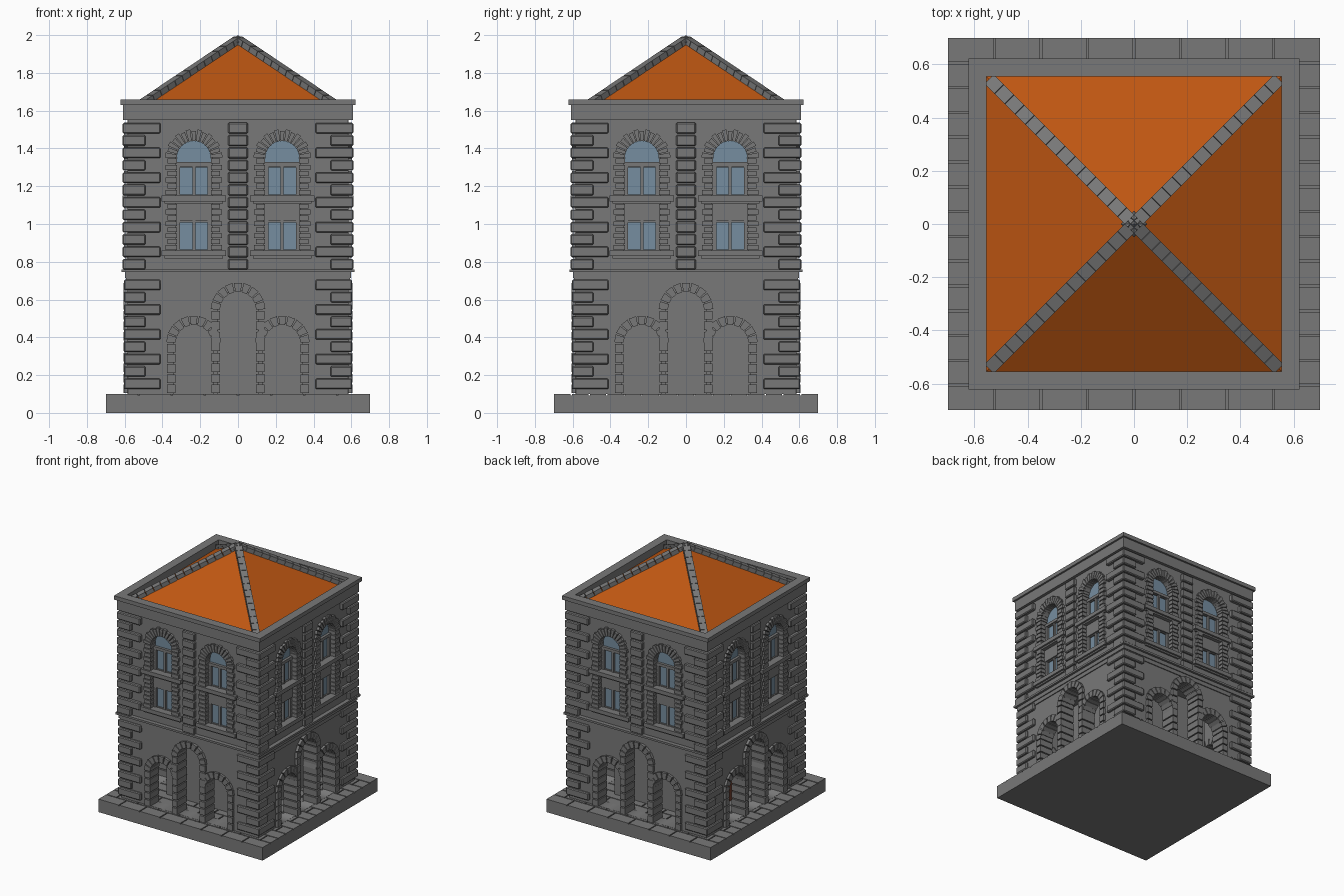
import bpy, bmesh, math
from mathutils import Matrix, Vector

if "Cube" in bpy.data.objects:
    bpy.data.objects.remove(bpy.data.objects["Cube"])


def material(name, rgb):
    m = bpy.data.materials.new(name)
    m.diffuse_color = (*rgb, 1)
    m.use_nodes = True
    m.node_tree.nodes["Principled BSDF"].inputs["Base Color"].default_value = m.diffuse_color
    return m


STONE = material("grey stone", (0.19, 0.19, 0.19))
ROOF = material("orange roof", (0.52, 0.095, 0.006))
GLASS = material("blue glass", (0.18, 0.27, 0.35))
WOOD = material("red brown wood", (0.16, 0.045, 0.025))


def make(name, bm, mat, sides=1, bevel=0):
    """Turn a bmesh into an object, repeated around the tower if sides is 4."""
    bmesh.ops.recalc_face_normals(bm, faces=bm.faces)
    me = bpy.data.meshes.new(name)
    bm.to_mesh(me)
    bm.free()
    me.materials.append(mat)
    for i in range(sides):
        ob = bpy.data.objects.new(name if sides == 1 else f"{name}_{i + 1}", me)
        bpy.context.collection.objects.link(ob)
        ob.rotation_euler.z = i * math.pi / 2
        if bevel:
            mod = ob.modifiers.new("bevel", 'BEVEL')
            mod.width, mod.segments = bevel, 1


def box(bm, x0, x1, y0, y1, z0, z1):
    m = Matrix.Translation(((x0 + x1) / 2, (y0 + y1) / 2, (z0 + z1) / 2))
    bmesh.ops.create_cube(bm, size=1, matrix=m @ Matrix.Diagonal((x1 - x0, y1 - y0, z1 - z0, 1)))


def square(bm, h, z0, z1):
    box(bm, -h, h, -h, h, z0, z1)


def plate(bm, x0, x1, z0, z1, d0, d1):
    """Box on the front side between distances d0 and d1 from the centre."""
    box(bm, x0, x1, -d1, -d0, z0, z1)


def prism(bm, pts, d0, d1):
    a = [bm.verts.new((x, -d0, z)) for x, z in pts]
    b = [bm.verts.new((x, -d1, z)) for x, z in pts]
    bm.faces.new(a)
    bm.faces.new(b[::-1])
    n = len(pts)
    for i in range(n):
        bm.faces.new((a[i], b[i], b[(i + 1) % n], a[(i + 1) % n]))


def arch_pts(cx, r, z0, zs, n=16):
    arc = [(cx + r * math.cos(math.pi * i / n), zs + r * math.sin(math.pi * i / n)) for i in range(n + 1)]
    return arc + [(cx - r, z0), (cx + r, z0)] if z0 < zs else arc


def ring(bm, outer, inner, z0, z1):
    """Square frame with mitre-free overlapping-safe corners."""
    for s in (-1, 1):
        y0, y1 = sorted((s * inner, s * outer))
        box(bm, -outer, outer, y0, y1, z0, z1)
        box(bm, y0, y1, -inner, inner, z0, z1)


def wall(name, half, z0, z1, holes, d0, d1):
    """Filled outline with holes, given thickness, on all four sides."""
    cu = bpy.data.curves.new(name, 'CURVE')
    cu.dimensions, cu.fill_mode, cu.extrude = '2D', 'BOTH', (d1 - d0) / 2
    for loop in [[(-half, z0), (half, z0), (half, z1), (-half, z1)]] + holes:
        sp = cu.splines.new('POLY')
        sp.points.add(len(loop) - 1)
        for p, (x, z) in zip(sp.points, loop):
            p.co = (x, z, 0, 1)
        sp.use_cyclic_u = True
    tmp = bpy.data.objects.new(name, cu)
    bpy.context.collection.objects.link(tmp)
    me = bpy.data.meshes.new_from_object(tmp.evaluated_get(bpy.context.evaluated_depsgraph_get()))
    bpy.data.objects.remove(tmp)
    bm = bmesh.new()
    bm.from_mesh(me)
    bmesh.ops.remove_doubles(bm, verts=bm.verts, dist=1e-5)
    bm.transform(Matrix.Translation((0, -(d0 + d1) / 2, 0)) @ Matrix.Rotation(math.pi / 2, 4, 'X'))
    make(name, bm, STONE, 4)


def voussoirs(bm, cx, r0, r1, zs, n, d0, d1, alt=0.0, gap=0.16):
    for i in range(n):
        a0, a1 = (math.pi * (i + k) / n for k in (gap / 2, 1 - gap / 2))
        ro = r1 - alt * (i % 2)
        prism(bm, [(cx + r * math.cos(a), zs + r * math.sin(a))
                   for r, a in ((r0, a0), (ro, a0), (ro, a1), (r0, a1))], d0, d1)


def jamb(bm, xa, xb, z0, z1, n, d0, d1, alt=0.0, gap=0.16):
    """Stack of blocks from inner edge xa to outer edge xb."""
    p = (z1 - z0) / n
    for i in range(n):
        e = xb - math.copysign(alt * (i % 2), xb - xa)
        plate(bm, min(xa, e), max(xa, e), z0 + p * (i + gap / 2), z0 + p * (i + 1 - gap / 2), d0, d1)


# Base slab and running-bond paving
bm = bmesh.new()
square(bm, 0.70, 0, 0.093)
make("base_slab", bm, STONE)
bm = bmesh.new()
row, brick, g = 1.4 / 15, 0.175, 0.004
for j in range(15):
    for i in range(9):
        x0 = -0.7 + brick * (i - 0.5 * (j % 2))
        x1 = min(x0 + brick, 0.7)
        x0 = max(x0, -0.7)
        if x1 - x0 > 0.01:
            y0 = -0.7 + row * j
            box(bm, x0 + (g if x0 > -0.69 else 0), x1 - (g if x1 < 0.69 else 0),
                y0 + (g if j else 0), y0 + row - (g if j < 14 else 0), 0.09, 0.10)
make("paving", bm, STONE)

# Ground floor: arcade around an inner core with one door
wall("arcade_wall", 0.583, 0.10, 0.75,
     [arch_pts(0, 0.105, 0.101, 0.545), arch_pts(-0.235, 0.103, 0.101, 0.37),
      arch_pts(0.235, 0.103, 0.101, 0.37)], 0.495, 0.585)
bm = bmesh.new()
square(bm, 0.36, 0.095, 0.72)
make("inner_core", bm, STONE)
bm = bmesh.new()
prism(bm, arch_pts(0, 0.085, 0.10, 0.42), 0.35, 0.368)
bm.transform(Matrix.Rotation(-math.pi / 2, 4, 'Z'))
make("door", bm, WOOD)

# Arch stones of the arcade
bm = bmesh.new()
voussoirs(bm, 0, 0.096, 0.145, 0.545, 9, 0.487, 0.606)
for s in (-1, 1):
    jamb(bm, s * 0.096, s * 0.141, 0.10, 0.545, 8, 0.487, 0.606)
    voussoirs(bm, s * 0.235, 0.095, 0.145, 0.37, 9, 0.489, 0.603)
    jamb(bm, s * 0.33, s * 0.376, 0.10, 0.37, 5, 0.489, 0.603)
make("arcade_stones", bm, STONE, 4)

# String course between the floors
bm = bmesh.new()
square(bm, 0.592, 0.685, 0.745)
square(bm, 0.599, 0.715, 0.747)
square(bm, 0.616, 0.745, 0.76)
make("string_course", bm, STONE)

# Upper floor
bm = bmesh.new()
square(bm, 0.537, 0.75, 1.595)
make("upper_core", bm, STONE)
C = 0.234
wall("upper_wall", 0.583, 0.75, 1.60, [arch_pts(s * C, 0.097, 0.85, 1.35) for s in (-1, 1)], 0.53, 0.585)

frames, glass, trim = bmesh.new(), bmesh.new(), bmesh.new()
for s in (-1, 1):
    c = s * C
    # Panes and frames
    prism(glass, arch_pts(c, 0.09, 1.325, 1.35), 0.535, 0.545)
    plate(frames, c - 0.097, c + 0.097, 1.305, 1.327, 0.53, 0.565)
    plate(frames, c - 0.097, c + 0.097, 1.015, 1.13, 0.53, 0.568)
    for z0, z1 in ((0.86, 1.016), (1.15, 1.307)):
        plate(glass, c - 0.075, c + 0.075, z0, z1, 0.535, 0.545)
        for x0, x1 in ((-0.097, -0.072), (-0.008, 0.008), (0.072, 0.097)):
            plate(frames, c + x0, c + x1, z0 - 0.01, z1, 0.53, 0.561)
        for x0, x1 in ((-0.073, -0.007), (0.007, 0.073)):
            plate(frames, c + x0, c + x1, z1 - 0.007, z1 + 0.002, 0.53, 0.556)
            plate(frames, c + x0, c + x1, z0 - 0.004, z0 + 0.005, 0.53, 0.556)
        # Sills
        plate(trim, c - 0.17, c + 0.17, z0 - 0.03, z0, 0.54, 0.612)
        plate(trim, c - 0.155, c + 0.155, z0 - 0.042, z0 - 0.03, 0.54, 0.598)
    # Stone surround
    voussoirs(trim, c, 0.09, 0.152, 1.35, 15, 0.545, 0.604, 0.008, 0.2)
    for t in (-1, 1):
        jamb(trim, c + t * 0.09, c + t * 0.15, 0.86, 1.11, 8, 0.545, 0.604, 0.01, 0.2)
        jamb(trim, c + t * 0.09, c + t * 0.15, 1.15, 1.35, 6, 0.545, 0.604, 0.01, 0.2)
make("window_glass", glass, GLASS, 4)
make("window_frames", frames, STONE, 4)
make("window_surrounds", trim, STONE, 4)

# Central pilaster and corner quoins
P = 0.0655
bm = bmesh.new()
for k in range(12):
    z = 0.787 + P * k
    plate(bm, -0.052, 0.052, z - 0.029, z + 0.029, 0.56, 0.608)
make("centre_pilaster", bm, STONE, 4, 0.006)
bm = bmesh.new()
rows = [(0.154 + P * k, k % 2 == 0, 0.604) for k in range(9)] + [(0.787 + P * k, k % 2 == 1, 0.611) for k in range(12)]
for z, is_long, out in rows:
    x = 0.41 if is_long else 0.49
    h = 0.028
    # L-shaped corner block, kept inside the wall thickness
    a = [(x, -out), (out, -out), (out, -x), (0.55, -x), (0.55, -0.55), (x, -0.55)]
    lo = [bm.verts.new((px, py, z - h)) for px, py in a]
    hi = [bm.verts.new((px, py, z + h)) for px, py in a]
    bm.faces.new(lo)
    bm.faces.new(hi)
    for i in range(6):
        j = (i + 1) % 6
        bm.faces.new((lo[i], lo[j], hi[j], hi[i]))
make("corner_quoins", bm, STONE, 4, 0.006)

# Frieze and cornice
bm = bmesh.new()
ring(bm, 0.608, 0.557, 1.55, 1.632)
ring(bm, 0.622, 0.555, 1.63, 1.66)
make("cornice", bm, STONE)

# Pyramid roof with tiled hips
bm = bmesh.new()
e = 0.557
base = [bm.verts.new((x, y, 1.60)) for x, y in ((-e, -e), (e, -e), (e, e), (-e, e))]
top = bm.verts.new((0, 0, 1.972))
bm.faces.new(base)
for i in range(4):
    bm.faces.new((base[i], base[(i + 1) % 4], top))
make("roof", bm, ROOF)
bm = bmesh.new()
a, b = Vector((0, 0, 1.975)), Vector((0.54, 0.54, 1.613))
rot = (b - a).to_track_quat('X', 'Z').to_matrix().to_4x4()
n = 14
step = (b - a).length / n
for i in range(n):
    m = Matrix.Translation(a.lerp(b, (i + 0.5) / n)) @ rot
    bmesh.ops.create_cube(bm, size=1, matrix=m @ Matrix.Diagonal((step - 0.003, 0.05, 0.038, 1)))
make("roof_hip", bm, STONE, 4)
bm = bmesh.new()
bmesh.ops.create_cone(bm, cap_ends=True, segments=4, radius1=0.05, radius2=0, depth=0.04,
                      matrix=Matrix.Translation((0, 0, 1.98)))
make("roof_peak", bm, STONE)
